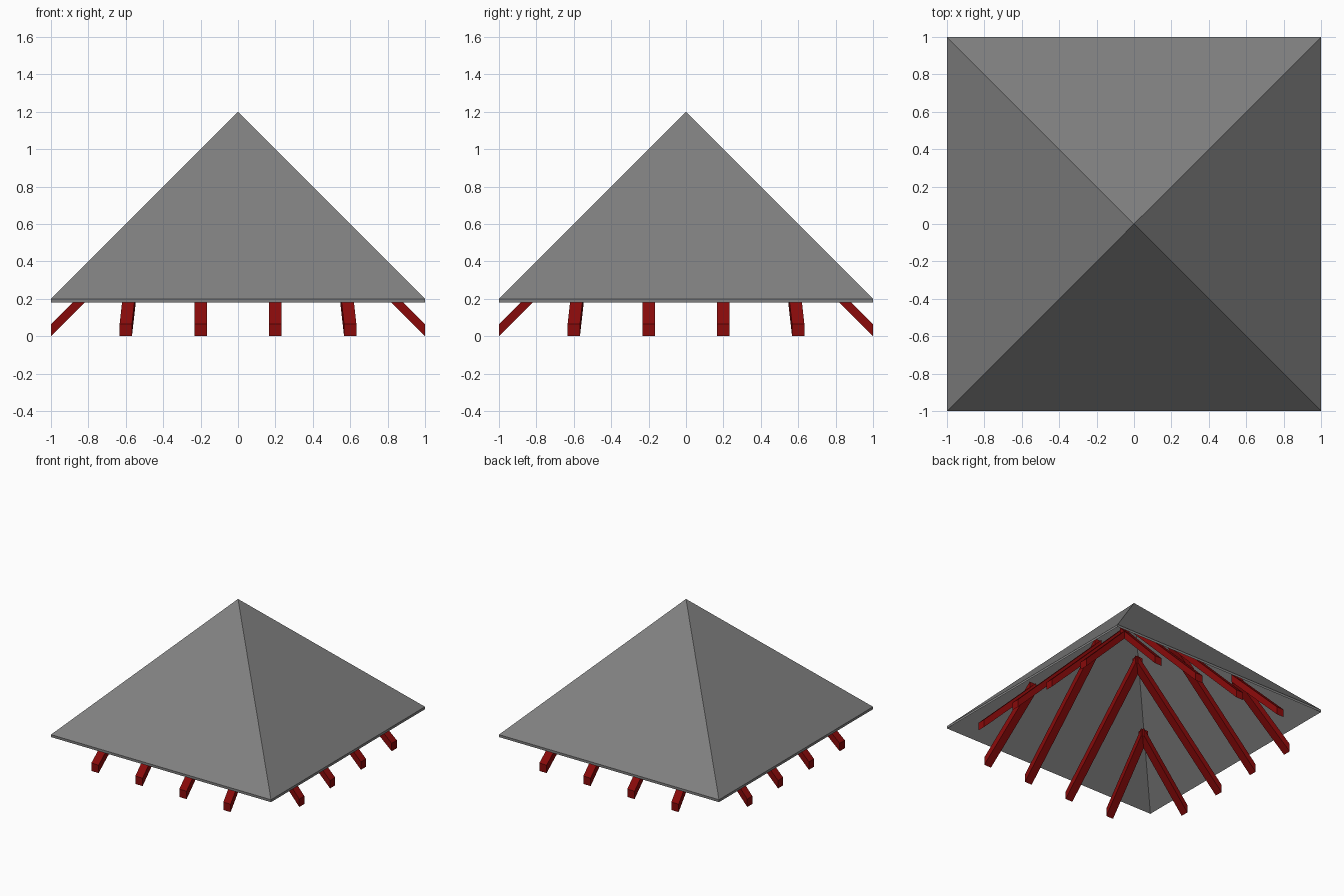
import bpy
import bmesh
from math import pi
from mathutils import Matrix, Vector

if "Cube" in bpy.data.objects:
    bpy.data.objects.remove(bpy.data.objects["Cube"], do_unlink=True)


def make_material(name, color):
    mat = bpy.data.materials.new(name)
    mat.use_nodes = True
    mat.diffuse_color = color
    mat.node_tree.nodes["Principled BSDF"].inputs["Base Color"].default_value = color
    return mat


def add_object(name, bm, mat):
    bmesh.ops.recalc_face_normals(bm, faces=bm.faces)
    mesh = bpy.data.meshes.new(name)
    bm.to_mesh(mesh)
    bm.free()
    mesh.materials.append(mat)
    obj = bpy.data.objects.new(name, mesh)
    bpy.context.collection.objects.link(obj)
    return obj


slate = make_material("slate grey", (0.216, 0.216, 0.216, 1))
red = make_material("dark red timber", (0.25, 0.003, 0.003, 1))

EAVE, APEX, SHELL = 0.2, 1.2, 0.02
HALF_WIDTH, DEPTH = 0.033, 0.065

# Hollow pyramid roof: an upper and a lower skin joined along the eaves
bm = bmesh.new()
skins = []
for drop in (0, SHELL):
    rim = [bm.verts.new((x, y, EAVE - drop)) for x, y in ((-1, -1), (1, -1), (1, 1), (-1, 1))]
    tip = bm.verts.new((0, 0, APEX - drop))
    for i in range(4):
        bm.faces.new((rim[i], rim[(i + 1) % 4], tip))
    skins.append(rim)
upper, lower = skins
for i in range(4):
    j = (i + 1) % 4
    bm.faces.new((upper[i], lower[i], lower[j], upper[j]))
add_object("roof", bm, slate)


# Sloping rafter with plumb-cut ends, running from the eave up to the hip
def add_rafter(name, foot_x, head_x, head_y, turn):
    bm = bmesh.new()
    rings = []
    for x, y in ((foot_x, -1), (head_x, head_y)):
        z = 1 + y
        corners = ((-1, 0), (1, 0), (1, DEPTH), (-1, DEPTH))
        rings.append([bm.verts.new(Vector((x + s * HALF_WIDTH, y, z + h))) for s, h in corners])
    for ring in rings:
        bm.faces.new(ring)
    foot, head = rings
    for i in range(4):
        j = (i + 1) % 4
        bm.faces.new((foot[i], foot[j], head[j], head[i]))
    bm.transform(Matrix.Rotation(turn, 4, "Z"))
    add_object(name, bm, red)


# Two long middle rafters and two short corner rafters on every side
for k, side in enumerate(("front", "left", "back", "right")):
    for sign, end in ((-1, "a"), (1, "b")):
        add_rafter(f"{side}_long_rafter_{end}", sign * 0.2, sign * 0.2, -0.18, k * pi / 2)
        add_rafter(f"{side}_short_rafter_{end}", sign * 0.6, sign * 0.547, -0.53, k * pi / 2)
